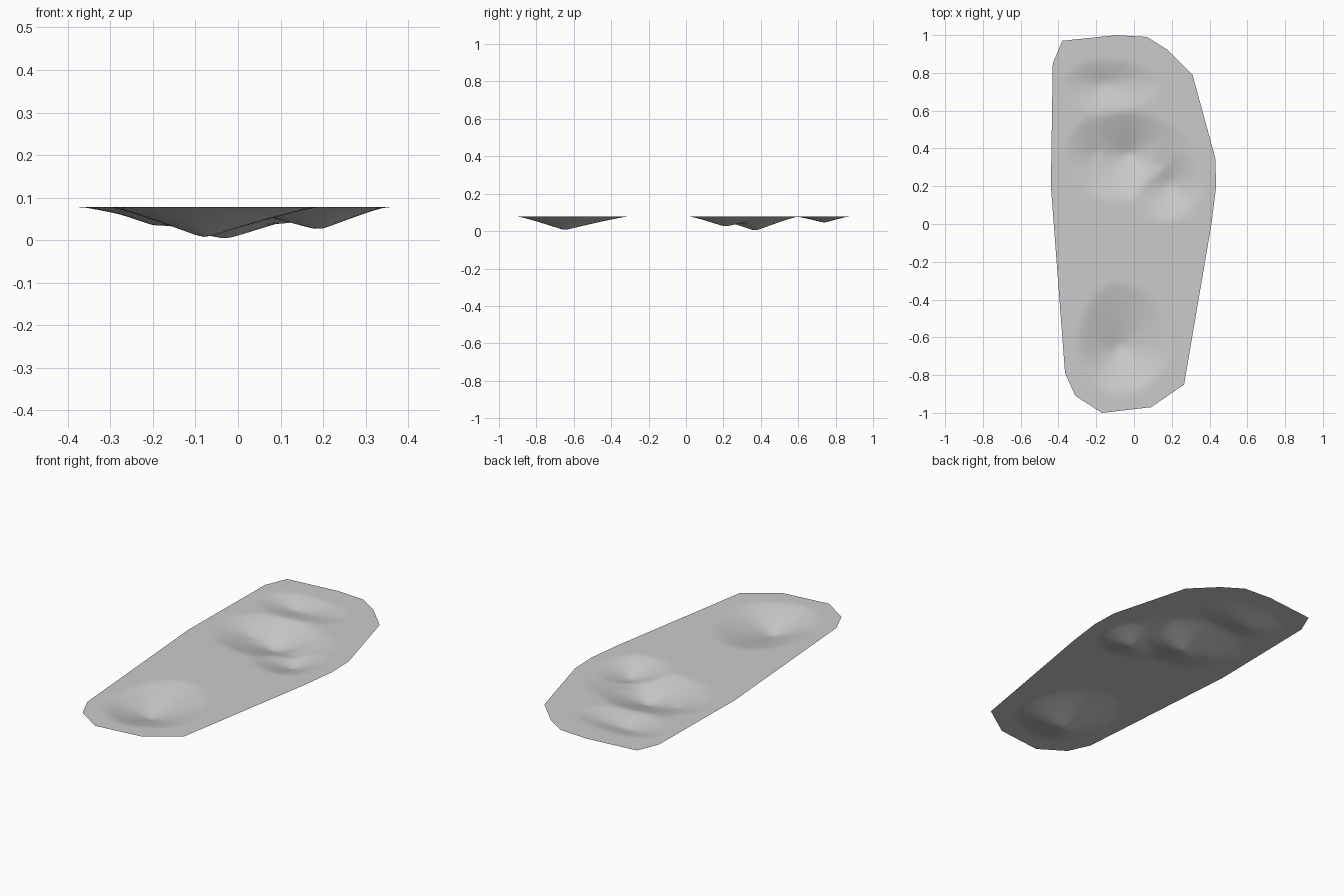
import bpy
import bmesh
from mathutils import Vector

cube = bpy.data.objects.get("Cube")
if cube:
    bpy.data.objects.remove(cube, do_unlink=True)

GROUND = 0.078

# Convex outline of the ground patch, counter-clockwise
OUTLINE = [(-.38, .97), (-.43, .85), (-.44, .2), (-.365, -.79), (-.31, -.91), (-.17, -1),
           (.09, -.97), (.265, -.85), (.41, 0), (.435, .2), (.43, .35), (.31, .79),
           (.18, .92), (.07, .99), (-.09, 1)]

# Pressed-in hollows: centre, depth, reach to (left side -x, +x, front -y, back +y)
HOLLOWS = {
    "heel": ((-.08, -.65), .074, (.22, .27, .25, .34)),
    "ball": ((-.03, .37), .078, (.34, .27, .25, .23)),
    "outer_ball": ((.19, .21), .056, (.22, .16, .19, .24)),
    "bridge": ((.1, .31), .042, (.25, .24, .2, .24)),
    "toes": ((-.17, .74), .034, (.2, .32, .15, .13)),
    "ball_side": ((-.19, .38), .047, (.15, .2, .24, .2)),
}


def hollow_depth(x, y, centre, depth, reach):
    """Cone with an uneven oval rim, eased a little at the rim."""
    dx, dy = x - centre[0], y - centre[1]
    rx = reach[0] if dx < 0 else reach[1]
    ry = reach[2] if dy < 0 else reach[3]
    r = ((dx / rx) ** 2 + (dy / ry) ** 2) ** 0.5
    return depth * max(0, 1 - r) ** 1.15


# Footprint sheet: fine grid trimmed to the outline
bm = bmesh.new()
bmesh.ops.create_grid(bm, x_segments=50, y_segments=100, size=1)
for v in bm.verts:
    v.co.x *= 0.5
for a, b in zip(OUTLINE, OUTLINE[1:] + OUTLINE[:1]):
    edge = Vector((b[0] - a[0], b[1] - a[1], 0))
    bmesh.ops.bisect_plane(bm, geom=bm.verts[:] + bm.edges[:] + bm.faces[:],
                           plane_co=(a[0], a[1], 0), plane_no=(edge.y, -edge.x, 0),
                           clear_outer=True)

# Press the hollows down into the sheet
for v in bm.verts:
    v.co.z = GROUND - max(hollow_depth(v.co.x, v.co.y, *h) for h in HOLLOWS.values())

# Soften the creases slightly where hollows meet
bmesh.ops.smooth_vert(bm, verts=[v for v in bm.verts if not v.is_boundary], factor=0.3,
                      use_axis_z=True)
for f in bm.faces:
    f.smooth = True
bmesh.ops.recalc_face_normals(bm, faces=bm.faces[:])
if sum(f.normal.z for f in bm.faces) < 0:
    bmesh.ops.reverse_faces(bm, faces=bm.faces[:])

mesh = bpy.data.meshes.new("footprint")
bm.to_mesh(mesh)
bm.free()
footprint = bpy.data.objects.new("footprint", mesh)
bpy.context.collection.objects.link(footprint)

# Plain grey ground
grey = bpy.data.materials.new("grey_ground")
grey.use_nodes = True
colour = (0.6, 0.6, 0.6, 1)
grey.diffuse_color = colour
grey.node_tree.nodes["Principled BSDF"].inputs["Base Color"].default_value = colour
mesh.materials.append(grey)
